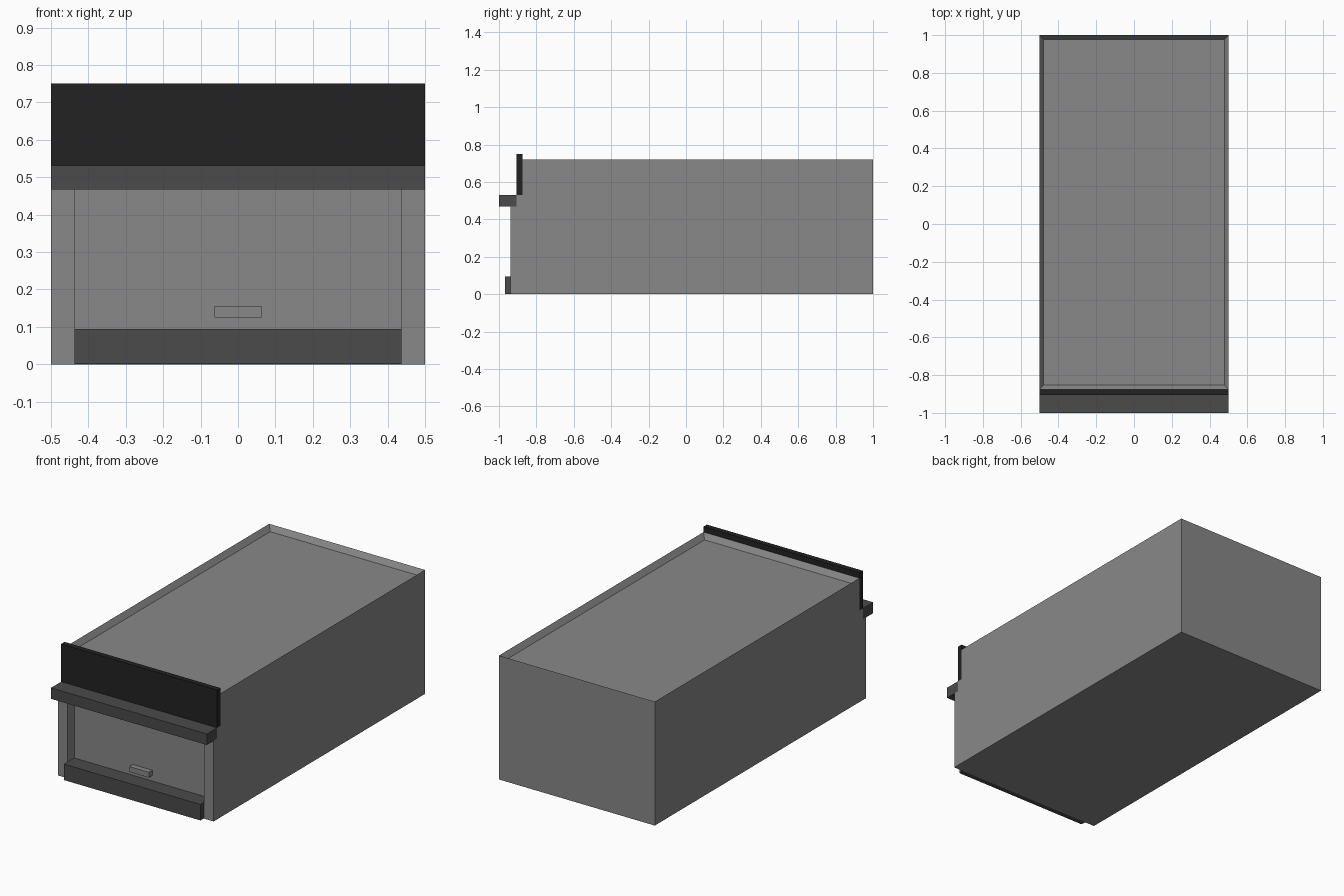
import bpy
import bmesh
from mathutils import Vector

if "Cube" in bpy.data.objects:
    bpy.data.objects.remove(bpy.data.objects["Cube"], do_unlink=True)

U = 1 / 32  # design module


def material(name, value):
    m = bpy.data.materials.new(name)
    m.use_nodes = True
    colour = (value, value, value, 1)
    m.diffuse_color = colour
    m.node_tree.nodes["Principled BSDF"].inputs["Base Color"].default_value = colour
    return m


grey = material("mid grey", 0.246)
dark = material("dark grey", 0.069)
black = material("near black", 0.016)


def finish(name, bm, mat):
    bmesh.ops.recalc_face_normals(bm, faces=bm.faces)
    mesh = bpy.data.meshes.new(name)
    bm.to_mesh(mesh)
    bm.free()
    mesh.materials.append(mat)
    obj = bpy.data.objects.new(name, mesh)
    bpy.context.collection.objects.link(obj)
    return obj


def box(name, half_width, y0, y1, z0, z1, mat):
    bm = bmesh.new()
    bmesh.ops.create_cube(bm, size=1)
    for v in bm.verts:
        v.co = Vector((v.co.x * 2 * half_width,
                       (y0 + y1) / 2 + v.co.y * (y1 - y0),
                       (z0 + z1) / 2 + v.co.z * (z1 - z0)))
    return finish(name, bm, mat)


def pick(bm, direction, centre):
    """Face pointing along direction whose centre is nearest to centre."""
    d, c = Vector(direction), Vector(centre)
    faces = [f for f in bm.faces if f.normal.dot(d) > 0.9]
    return min(faces, key=lambda f: (f.calc_center_median() - c).length)


# Cabinet body: stepped side profile extruded across the width
profile = [(-30, 0), (-30, 15), (-29, 15), (-29, 17), (-28, 17),
           (-28, 23), (32, 23), (32, 0)]
bm = bmesh.new()
side = bm.faces.new([bm.verts.new((-0.5, y * U, z * U)) for y, z in profile])
ext = bmesh.ops.extrude_face_region(bm, geom=[side])
bmesh.ops.translate(bm, vec=(1, 0, 0),
                    verts=[g for g in ext["geom"] if isinstance(g, bmesh.types.BMVert)])
bmesh.ops.recalc_face_normals(bm, faces=bm.faces)

# Sunken top inside a thin rim
top = pick(bm, (0, 0, 1), (0, 0, 23 * U))
bmesh.ops.inset_region(bm, faces=[top], thickness=U, depth=0)
bmesh.ops.translate(bm, verts=top.verts, vec=(0, 0, -U))

# Front recess between two side posts
for x in (-14 * U, 14 * U):
    front = pick(bm, (0, -1, 0), (0, -30 * U, 7.5 * U))
    bmesh.ops.bisect_plane(bm, geom=[front, *front.edges, *front.verts],
                           plane_co=(x, 0, 0), plane_no=(1, 0, 0))
bm.normal_update()
front = pick(bm, (0, -1, 0), (0, -30 * U, 7.5 * U))
ext = bmesh.ops.extrude_discrete_faces(bm, faces=[front])
bmesh.ops.translate(bm, verts=ext["faces"][0].verts, vec=(0, 2 * U, 0))
finish("cabinet_body", bm, grey)

# Front fittings
box("front_ledge", 0.5, -1, -29 * U, 15 * U - 0.001, 17 * U, dark)
box("upper_panel", 0.5, -29 * U, -28 * U, 17 * U, 24 * U, black)
box("kick_board", 14 * U, -31 * U, -28 * U, 0.001, 3 * U, dark)
box("door_handle", 2 * U, -29 * U, -28 * U, 4 * U, 5 * U, grey)
